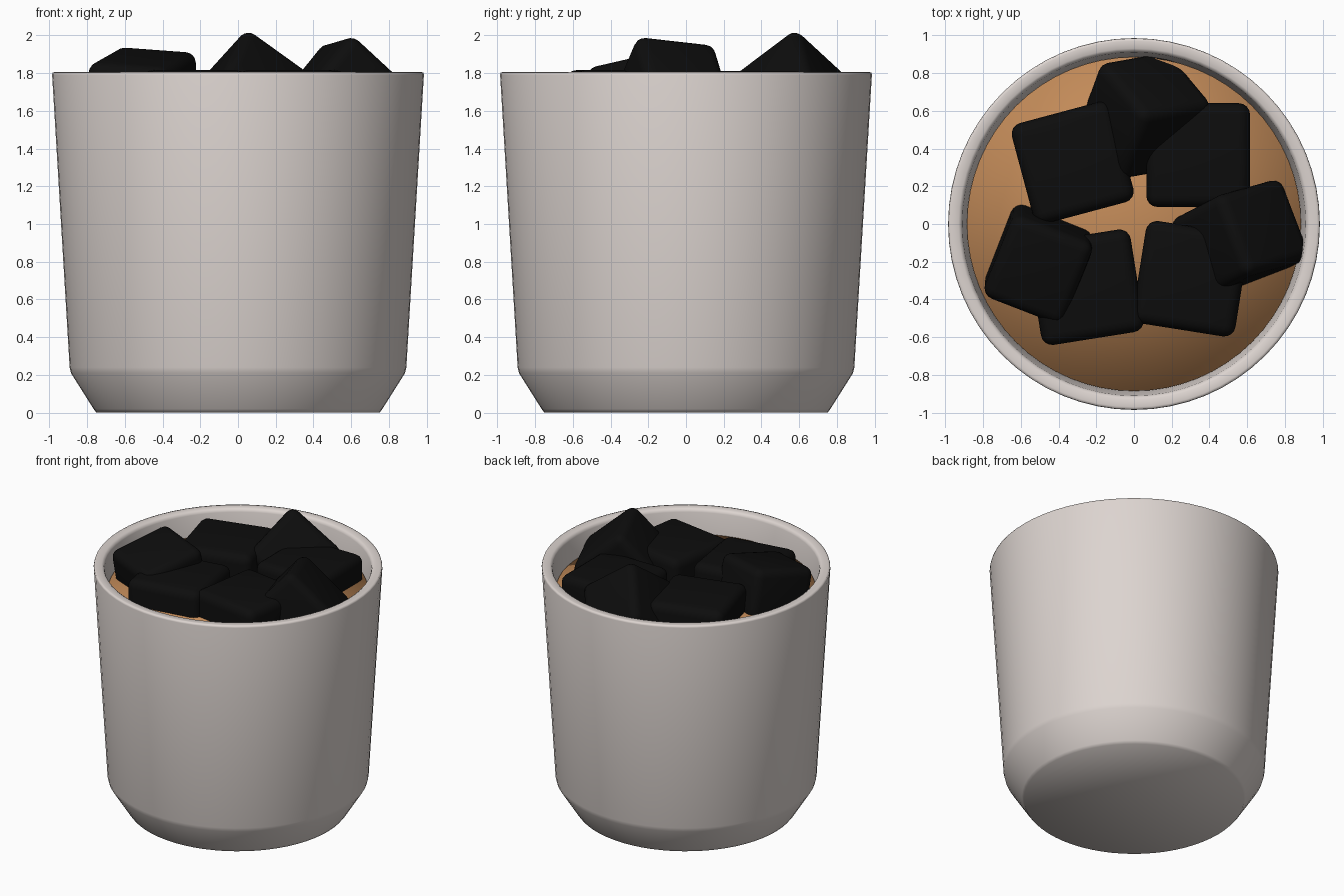
import bpy, bmesh, math
from mathutils import Matrix, Vector

if "Cube" in bpy.data.objects:
    bpy.data.objects.remove(bpy.data.objects["Cube"])


def material(name, rgb):
    m = bpy.data.materials.new(name)
    m.diffuse_color = (*rgb, 1)
    m.use_nodes = True
    m.node_tree.nodes["Principled BSDF"].inputs["Base Color"].default_value = m.diffuse_color
    return m


ceramic = material("warm_white_ceramic", (0.72, 0.66, 0.63))
tea = material("milk_tea_brown", (0.55, 0.26, 0.10))
black = material("jelly_black", (0.004, 0.004, 0.004))


def add_object(name, bm, mat):
    bmesh.ops.recalc_face_normals(bm, faces=bm.faces)
    for f in bm.faces:
        f.smooth = True
    me = bpy.data.meshes.new(name)
    bm.to_mesh(me)
    bm.free()
    me.materials.append(mat)
    ob = bpy.data.objects.new(name, me)
    bpy.context.collection.objects.link(ob)
    return ob


def lathe(name, profile, mat, steps=64):
    bm = bmesh.new()
    vs = [bm.verts.new((r, 0, z)) for r, z in profile]
    es = [bm.edges.new(p) for p in zip(vs, vs[1:])]
    bmesh.ops.spin(bm, geom=vs + es, cent=(0, 0, 0), axis=(0, 0, 1),
                   angle=math.tau, steps=steps, use_duplicate=False)
    bmesh.ops.remove_doubles(bm, verts=bm.verts, dist=1e-4)
    return add_object(name, bm, mat)


def jelly_cube(name, centre, size, rot):
    bm = bmesh.new()
    bmesh.ops.create_cube(bm, size=1)
    bmesh.ops.scale(bm, vec=size, verts=bm.verts)
    bmesh.ops.bevel(bm, geom=list(bm.edges), offset=0.06, segments=4,
                    profile=0.5, affect='EDGES')
    ob = add_object(name, bm, black)
    ob.matrix_world = Matrix.Translation(centre) @ rot.to_4x4()
    return ob


def turn(rz, rx=0, ry=0):
    R = lambda a, ax: Matrix.Rotation(math.radians(a), 3, ax)
    return R(rz, 'Z') @ R(rx, 'X') @ R(ry, 'Y')


# Cup: chamfered foot, tapered wall, rounded rim, inner wall and floor
lathe("cup", [(0, 0), (0.75, 0), (0.765, 0.02), (0.885, 0.21), (0.892, 0.24),
              (0.985, 1.79), (0.982, 1.803), (0.97, 1.805), (0.93, 1.805),
              (0.915, 1.795), (0.91, 1.78), (0.88, 1.55), (0.83, 0.24),
              (0.70, 0.06), (0, 0.06)], ceramic)

# Drink surface, shaded softly over its edge
lathe("drink", [(0, 1.63), (0.885, 1.63), (0.87, 1.45), (0, 1.45)], tea)

# Floating flat cubes
for i, (x, y, z, rz) in enumerate([(-0.325, 0.325, 1.535, 15),
                                   (0.34, 0.365, 1.535, 0),
                                   (0.30, -0.29, 1.54, -9),
                                   (-0.255, -0.335, 1.54, 9)]):
    jelly_cube(f"flat_cube_{i + 1}", (x, y, z), (0.55, 0.55, 0.55), turn(rz))

# Tilted cubes resting on the others
jelly_cube("left_cube", (-0.505, -0.2, 1.65), (0.46, 0.48, 0.48), turn(-22, 12, 4))
jelly_cube("right_cube", (0.56, -0.08, 1.655), (0.48, 0.46, 0.48), turn(21, -6, 42))
corner_up = Vector((1, 1, 1)).rotation_difference(Vector((0, 0, 1))).to_matrix()
first_edge = corner_up @ Vector((1, 0, 0))
spin = math.radians(70) - math.atan2(first_edge.y, first_edge.x)
jelly_cube("back_cube", (0.055, 0.575, 1.65), (0.47, 0.47, 0.47),
           Matrix.Rotation(spin, 3, 'Z') @ corner_up)
